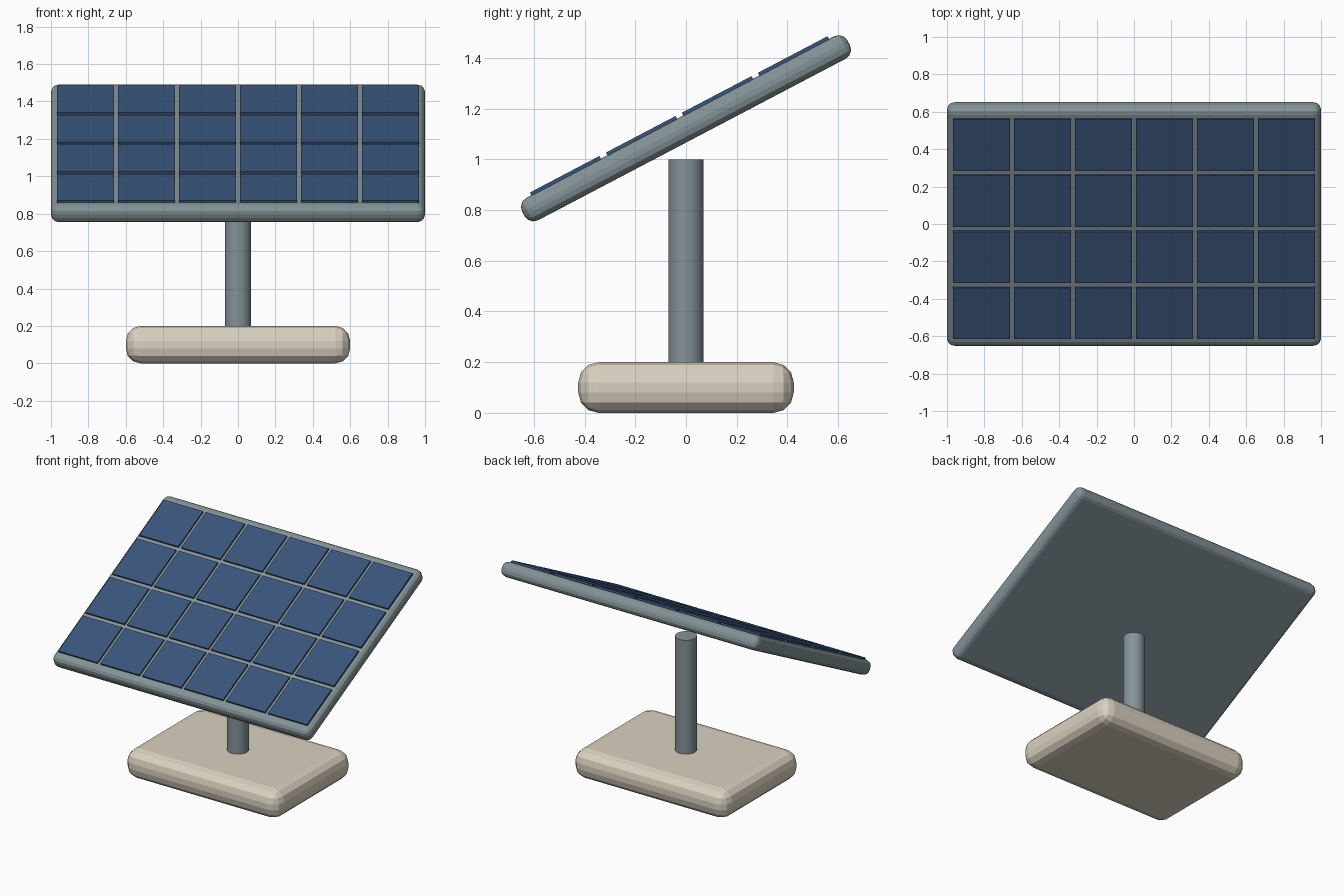
import bpy
from math import radians
from mathutils import Matrix

if "Cube" in bpy.data.objects:
    bpy.data.objects.remove(bpy.data.objects["Cube"])

TILT = Matrix.Translation((0, 0, 1.1225)) @ Matrix.Rotation(radians(27.7), 4, 'X')


def material(name, rgb):
    m = bpy.data.materials.new(name)
    m.diffuse_color = (*rgb, 1)
    m.use_nodes = True
    m.node_tree.nodes["Principled BSDF"].inputs["Base Color"].default_value = m.diffuse_color
    return m


metal = material("slate_metal", (0.23, 0.29, 0.31))
stone = material("pale_stone", (0.70, 0.64, 0.53))
blue = material("cell_blue", (0.04, 0.09, 0.2))


def box(name, size, loc, mat, bevel=0, segments=3, frame=Matrix()):
    bpy.ops.mesh.primitive_cube_add(size=1)
    ob = bpy.context.object
    ob.name = name
    ob.data.transform(Matrix.Diagonal((*size, 1)))
    ob.matrix_world = frame @ Matrix.Translation(loc)
    ob.data.materials.append(mat)
    if bevel:
        mod = ob.modifiers.new("rounded_edges", 'BEVEL')
        mod.width = bevel
        mod.segments = segments
    return ob


# Rounded foot
box("base", (1.2, 0.85, 0.2), (0, 0, 0.1), stone, 0.08)

# Post, stopping just short of the panel
bpy.ops.mesh.primitive_cylinder_add(vertices=32, radius=0.07, depth=0.81, location=(0, 0, 0.595))
post = bpy.context.object
post.name = "post"
post.data.materials.append(metal)
bpy.ops.object.shade_smooth_by_angle(angle=radians(30))

# Tilted panel frame
box("panel_frame", (2.0, 1.45, 0.1), (0, 0, 0), metal, 0.04, frame=TILT)

# 6 x 4 grid of solar cells on the upper face
for row in range(4):
    for col in range(6):
        loc = ((col - 2.5) * 0.326, (row - 1.5) * 0.3385, 0.05)
        box(f"solar_cell_{row + 1}_{col + 1}", (0.304, 0.31, 0.024), loc, blue, frame=TILT)
